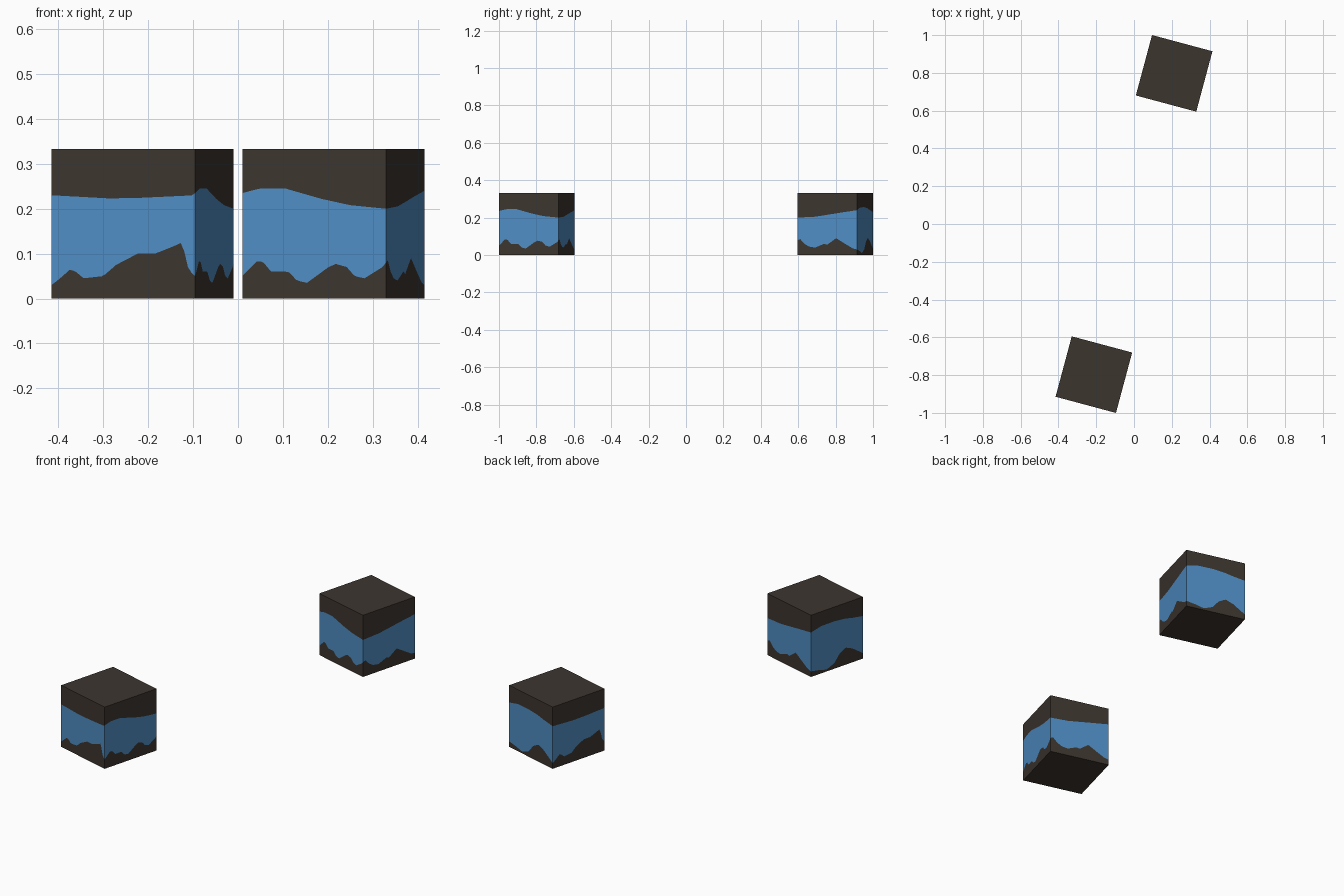
import bpy, bmesh, math

if "Cube" in bpy.data.objects:
    bpy.data.objects.remove(bpy.data.objects["Cube"])

SIDE, HEIGHT, COLS = 0.331, 0.333, 40


def material(name, rgb):
    m = bpy.data.materials.new(name)
    m.diffuse_color = (*rgb, 1)
    m.use_nodes = True
    m.node_tree.nodes["Principled BSDF"].inputs["Base Color"].default_value = m.diffuse_color
    return m


brown = material("dark brown", (0.046, 0.036, 0.028))
blue = material("sky blue", (0.079, 0.266, 0.55))

# Lower and upper edge of the blue band on each side: (position along side, height)
BANDS = [
    # front
    ([(0, .03), (.06, .045), (.13, .065), (.17, .06), (.22, .045), (.36, .05), (.45, .075),
      (.6, .1), (.72, .1), (.84, .115), (.91, .125), (.95, .07), (1, .045)],
     [(0, .23), (.4, .223), (.6, .224), (1, .23)]),
    # right
    ([(0, .05), (.1, .083), (.14, .083), (.2, .06), (.32, .06), (.38, .04), (.45, .035),
      (.6, .07), (.65, .077), (.73, .07), (.78, .05), (.85, .045), (1, .075)],
     [(0, .235), (.12, .245), (.3, .245), (.55, .222), (.75, .208), (1, .2)]),
    # back
    ([(0, .08), (.05, .085), (.12, .06), (.2, .045), (.3, .04), (.45, .06), (.5, .055),
      (.65, .09), (.8, .06), (.93, .035), (1, .03)],
     [(0, .2), (.3, .205), (.5, .215), (.75, .228), (1, .24)]),
    # left
    ([(0, .03), (.15, .022), (.3, .01), (.45, .03), (.55, .07), (.67, .092), (.8, .075), (1, .03)],
     [(0, .24), (.2, .255), (.45, .256), (.65, .25), (.8, .24), (1, .23)]),
]


def sample(profile, t):
    for (a, za), (b, zb) in zip(profile, profile[1:]):
        if t <= b:
            return za + (zb - za) * (t - a) / (b - a)
    return profile[-1][1]


# Box walls: each column is split into brown, blue and brown faces
bm = bmesh.new()
r = SIDE / 2
rings = [[], [], [], []]
for side, (low, high) in enumerate(BANDS):
    ang = side * math.pi / 2
    for i in range(COLS):
        t = i / COLS
        u, v = -r + SIDE * t, -r
        x = u * math.cos(ang) - v * math.sin(ang)
        y = u * math.sin(ang) + v * math.cos(ang)
        for ring, z in zip(rings, (0, sample(low, t), sample(high, t), HEIGHT)):
            ring.append(bm.verts.new((x, y, z)))
n = len(rings[0])
for k in range(3):
    for i in range(n):
        j = (i + 1) % n
        f = bm.faces.new((rings[k][i], rings[k][j], rings[k + 1][j], rings[k + 1][i]))
        f.material_index = 1 if k == 1 else 0

# Flat lid and base
bm.faces.new(rings[3])
bm.faces.new(rings[0][::-1])
mesh = bpy.data.meshes.new("banded_box")
bm.to_mesh(mesh)
bm.free()
mesh.materials.append(brown)
mesh.materials.append(blue)

# The back box is the same box given a quarter turn
for name, s, turn in (("front_box", -1, -15), ("back_box", 1, -105)):
    ob = bpy.data.objects.new(name, mesh)
    ob.location = (s * 0.2125, s * 0.7975, 0)
    ob.rotation_euler.z = math.radians(turn)
    bpy.context.collection.objects.link(ob)
